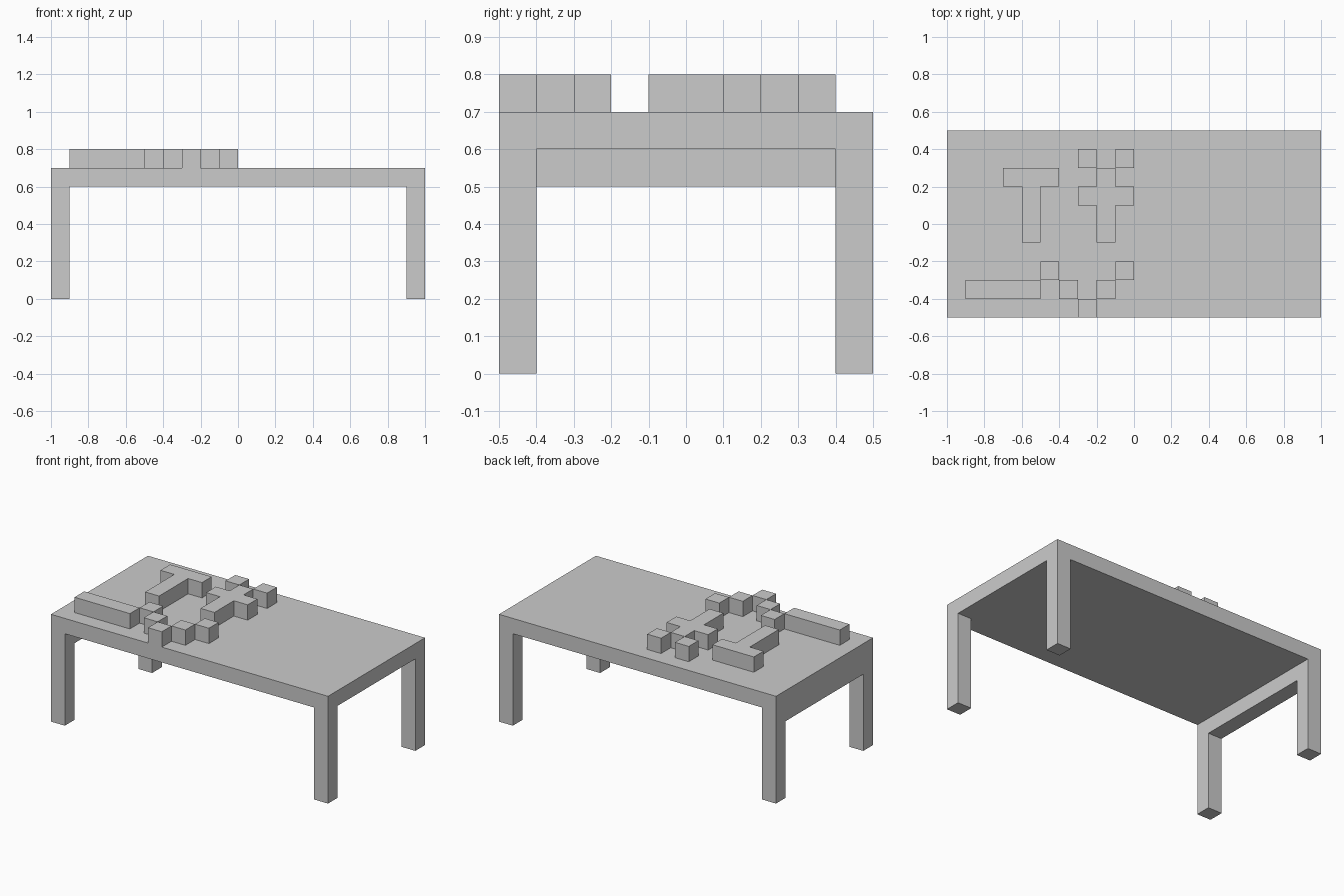
import bpy
import bmesh

default = bpy.data.objects.get("Cube")
if default:
    bpy.data.objects.remove(default, do_unlink=True)

grey = bpy.data.materials.new("plain grey")
grey.use_nodes = True
colour = (0.6, 0.6, 0.6, 1)
grey.diffuse_color = colour
grey.node_tree.nodes["Principled BSDF"].inputs["Base Color"].default_value = colour

U = 0.1          # every part sits on this grid
TOP = 0.7        # upper surface of the table


def prism(name, outline, z0, z1):
    """Extrude a flat outline, given in grid units, from z0 to z1."""
    bm = bmesh.new()
    base = bm.faces.new([bm.verts.new((x * U, y * U, z0)) for x, y in outline])
    side = bmesh.ops.extrude_face_region(bm, geom=[base], use_keep_orig=True)
    for v in side["geom"]:
        if isinstance(v, bmesh.types.BMVert):
            v.co.z = z1
    bmesh.ops.recalc_face_normals(bm, faces=bm.faces)
    mesh = bpy.data.meshes.new(name)
    bm.to_mesh(mesh)
    bm.free()
    mesh.materials.append(grey)
    obj = bpy.data.objects.new(name, mesh)
    bpy.context.collection.objects.link(obj)
    return obj


def rect(x, y, w=1, d=1):
    return [(x, y), (x + w, y), (x + w, y + d), (x, y + d)]


# Table: slab, four flush legs, one rail at the right end
prism("table_top", rect(-10, -5, 20, 10), TOP - U, TOP)
for end, x in (("right", -10), ("left", 9)):
    for side, y in (("front", -5), ("back", 4)):
        prism(f"{side}_{end}_leg", rect(x, y), 0, TOP - U)
prism("right_end_rail", rect(-10, -4, 1, 8), TOP - 2 * U, TOP - U)

# Raised T-shaped block
prism("tee_block", [(-7, 3), (-7, 2), (-6, 2), (-6, -1), (-5, -1),
                    (-5, 2), (-4, 2), (-4, 3)], TOP, TOP + U)

# Raised cross with two loose cubes at its head
prism("cross_block", [(-2, 3), (-2, 2), (-3, 2), (-3, 1), (-2, 1), (-2, -1),
                      (-1, -1), (-1, 1), (0, 1), (0, 2), (-1, 2), (-1, 3)],
      TOP, TOP + U)
for n, x in enumerate((-3, -1), 1):
    prism(f"head_cube_{n}", rect(x, 3), TOP, TOP + U)

# Raised bar followed by a V of cubes along the front edge
prism("long_bar", rect(-9, -4, 4, 1), TOP, TOP + U)
for i in range(-2, 3):
    prism(f"v_cube_{i + 3}", rect(-3 + i, -5 + abs(i)), TOP, TOP + U)
